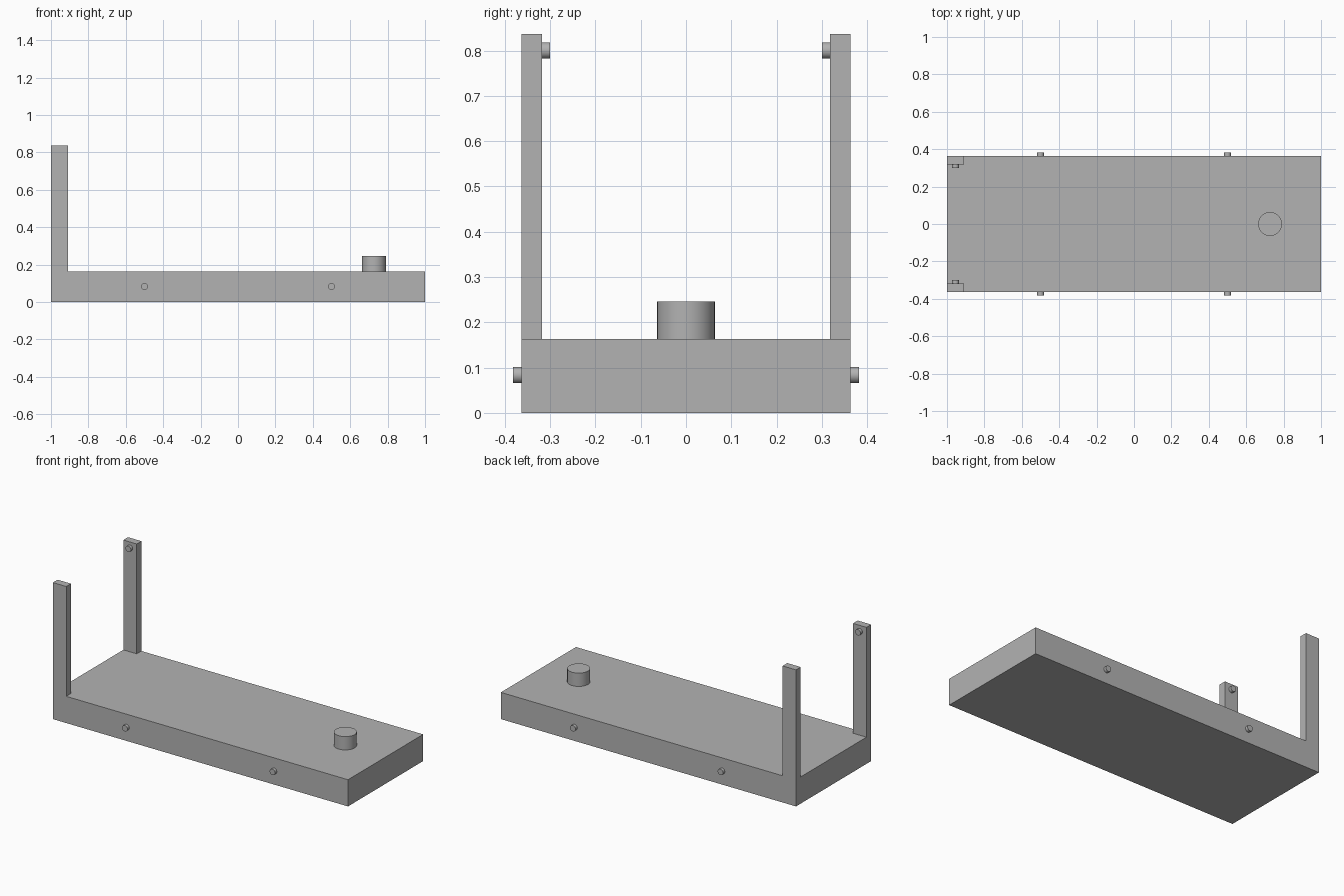
import bpy
import bmesh
from math import radians
from mathutils import Matrix, Vector

default = bpy.data.objects.get("Cube")
if default:
    bpy.data.objects.remove(default, do_unlink=True)

U = 1 / 11                      # design unit
HALF_W = 4 * U                  # half depth of the base
DECK = 1.8 * U                  # top of the base
POST_TOP = 9.2 * U
POST_T = 0.5 * U                # post thickness in y
PIN = 0.2 * U                   # pin radius and length

grey = bpy.data.materials.new("plain grey")
grey.use_nodes = True
colour = (0.45, 0.45, 0.45, 1)
grey.diffuse_color = colour
grey.node_tree.nodes["Principled BSDF"].inputs["Base Color"].default_value = colour


def finish(name, bm):
    mesh = bpy.data.meshes.new(name)
    bm.to_mesh(mesh)
    bm.free()
    mesh.materials.append(grey)
    obj = bpy.data.objects.new(name, mesh)
    bpy.context.collection.objects.link(obj)
    return obj


def box(name, low, high):
    low, high = Vector(low), Vector(high)
    bm = bmesh.new()
    bmesh.ops.create_cube(bm, size=1, matrix=Matrix.Translation((low + high) / 2)
                          @ Matrix.Diagonal((*(high - low), 1)))
    return finish(name, bm)


def cylinder(name, centre, radius, length, along_y=False):
    turn = Matrix.Rotation(radians(90 if along_y else 0), 4, "X")
    bm = bmesh.new()
    bmesh.ops.create_cone(bm, cap_ends=True, segments=48, radius1=radius,
                          radius2=radius, depth=length,
                          matrix=Matrix.Translation(centre) @ turn)
    obj = finish(name, bm)
    bpy.ops.object.select_all(action="DESELECT")
    obj.select_set(True)
    bpy.context.view_layer.objects.active = obj
    bpy.ops.object.shade_smooth_by_angle(angle=radians(30))
    return obj


# Base slab and the round knob on its deck
box("base", (-1, -HALF_W, 0), (1, HALF_W, DECK))
cylinder("knob", (8 * U, 0, DECK + 0.45 * U), 0.7 * U, 0.9 * U)

# Posts with inward pins, and outward pins on the long sides
for side, label in ((-1, "front"), (1, "back")):
    inner, outer = sorted((side * (HALF_W - POST_T), side * HALF_W))
    box(f"{label}_post", (-1, inner, DECK), (-1 + U, outer, POST_TOP))
    cylinder(f"{label}_post_pin",
             (-1 + U / 2, side * (HALF_W - POST_T - PIN / 2), 8.8 * U),
             PIN, PIN, along_y=True)
    for x, end in ((-0.5, "right"), (0.5, "left")):
        cylinder(f"{label}_{end}_side_pin",
                 (x, side * (HALF_W + PIN / 2), DECK / 2 + 0.02 * U),
                 PIN, PIN, along_y=True)
